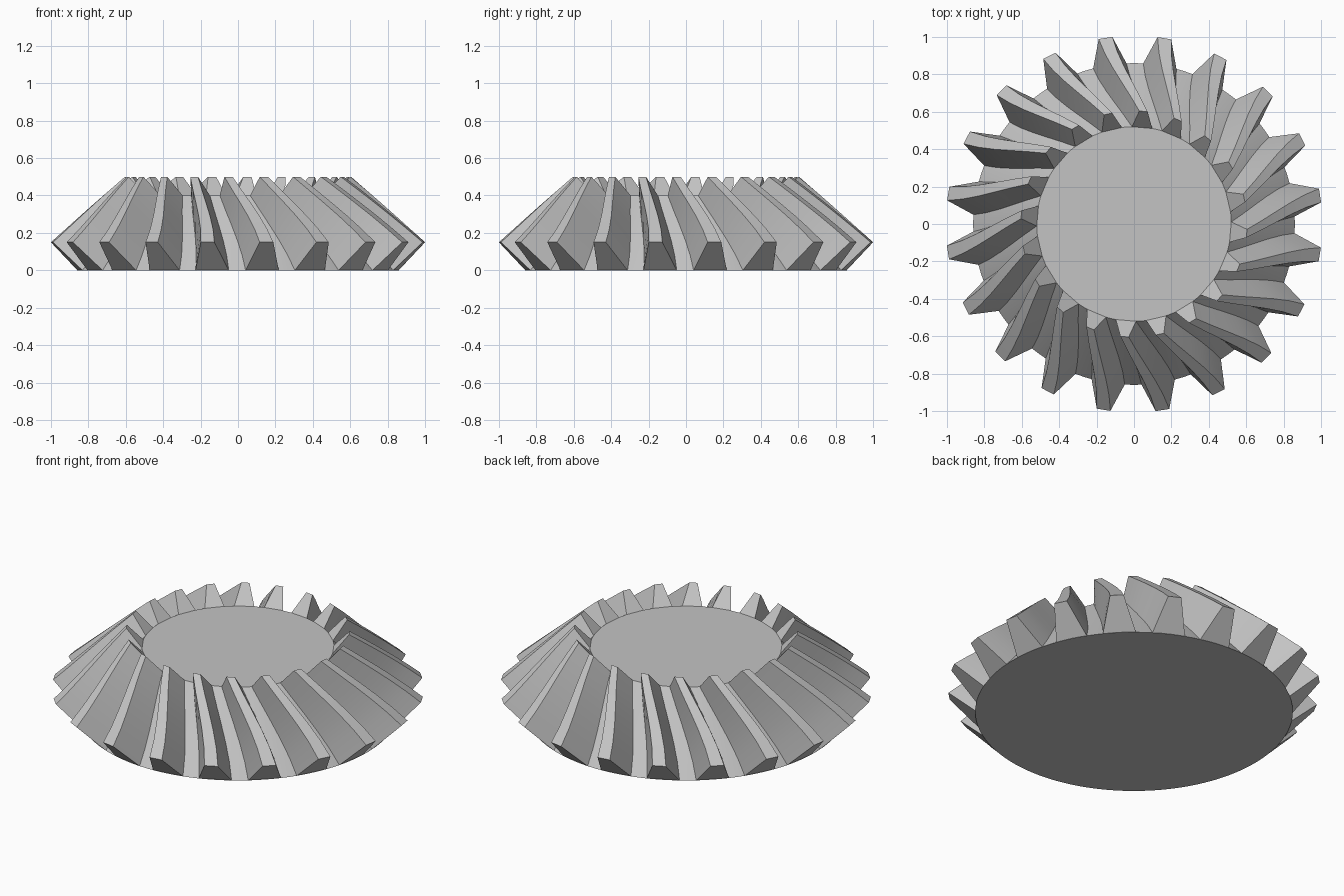
import bpy
import bmesh
from math import radians, sin, cos
from mathutils import Vector

TEETH = 20
STEPS = 5
TWIST = radians(13.5)
BASE_HALF = radians(6.0)
TIP_HALF = radians(2.1)
START = radians(8.7)

# Radius and height of root and tip, at the wide end and the narrow end
ROOT = (Vector((0.86, 0.0)), Vector((0.52, 0.4)))
TIP = (Vector((1.007, 0.15)), Vector((0.605, 0.5)))

cube = bpy.data.objects.get("Cube")
if cube:
    bpy.data.objects.remove(cube)

# Grey metal
metal = bpy.data.materials.new("grey metal")
metal.use_nodes = True
colour = (0.55, 0.55, 0.55, 1)
metal.diffuse_color = colour
metal.node_tree.nodes["Principled BSDF"].inputs["Base Color"].default_value = colour


def polar(p, angle):
    return Vector((p.x * cos(angle), p.x * sin(angle), p.y))


def finish(bm, name):
    bmesh.ops.recalc_face_normals(bm, faces=bm.faces)
    mesh = bpy.data.meshes.new(name)
    bm.to_mesh(mesh)
    bm.free()
    mesh.materials.append(metal)
    obj = bpy.data.objects.new(name, mesh)
    bpy.context.collection.objects.link(obj)
    bpy.ops.object.select_all(action='DESELECT')
    obj.select_set(True)
    bpy.context.view_layer.objects.active = obj
    bpy.ops.object.shade_smooth_by_angle(angle=radians(20))
    return obj


# Conical gear body
bm = bmesh.new()
bmesh.ops.create_cone(bm, cap_ends=True, segments=120, radius1=ROOT[0].x,
                      radius2=ROOT[1].x, depth=ROOT[1].y)
bmesh.ops.translate(bm, verts=bm.verts, vec=(0, 0, ROOT[1].y / 2))
finish(bm, "gear_body")

# Spiral teeth, each a tapered section swept along the cone
bm = bmesh.new()
for k in range(TEETH):
    rings = []
    for i in range(STEPS + 1):
        t = i / STEPS
        root, tip = ROOT[0].lerp(ROOT[1], t), TIP[0].lerp(TIP[1], t)
        a = START + radians(360 / TEETH) * k - TWIST * (0.25 * t + 0.75 * t * t)
        section = ((root, -BASE_HALF), (tip, -TIP_HALF), (tip, TIP_HALF), (root, BASE_HALF))
        rings.append([bm.verts.new(polar(p, a + d)) for p, d in section])
    for r, s in zip(rings, rings[1:]):
        for j in range(4):
            n = (j + 1) % 4
            bm.faces.new((r[j], r[n], s[n], s[j]))
    bm.faces.new(rings[0])
    bm.faces.new(rings[-1])
finish(bm, "spiral_teeth")
